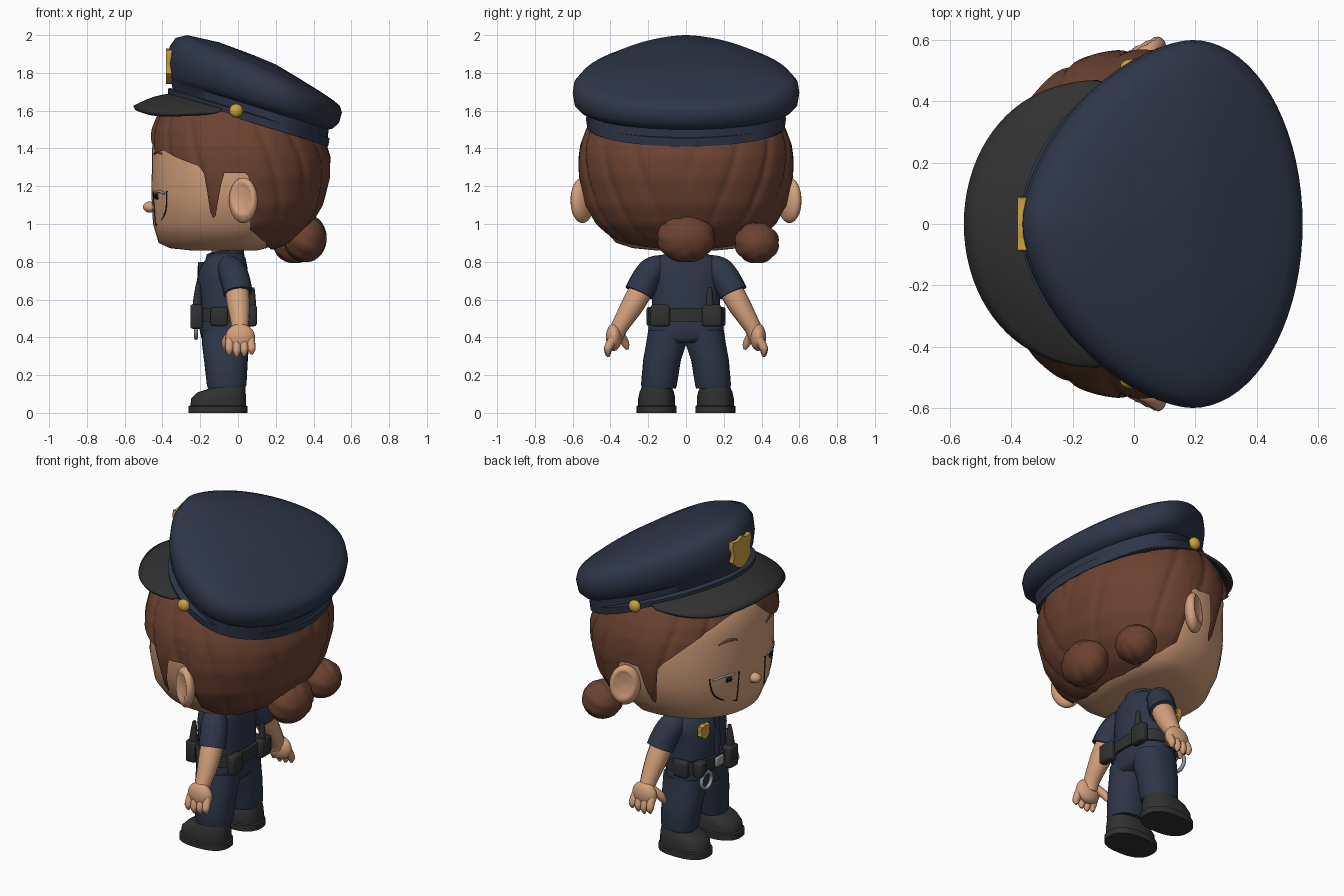
import bpy, bmesh, math
from math import sin, cos, pi
from mathutils import Vector

if "Cube" in bpy.data.objects:
    bpy.data.objects.remove(bpy.data.objects["Cube"])

def material(name, *rgb):
    m = bpy.data.materials.new(name)
    m.use_nodes = True
    m.diffuse_color = (*rgb, 1)
    m.node_tree.nodes["Principled BSDF"].inputs["Base Color"].default_value = (*rgb, 1)
    return m

NAVY = material("navy cloth", .027, .037, .066)
SKIN = material("skin", .66, .355, .2)
HAIR = material("brown hair", .15, .055, .03)
BLACK = material("black leather", .03, .03, .031)
GOLD = material("gold", .6, .36, .05)
STEEL = material("steel grey", .3, .32, .34)
INK = material("eye line", .008, .008, .01)

def finish(name, bm, mat, sharp=50):
    bmesh.ops.recalc_face_normals(bm, faces=bm.faces)
    mesh = bpy.data.meshes.new(name)
    bm.to_mesh(mesh)
    mesh.shade_smooth()
    mesh.set_sharp_from_angle(angle=math.radians(sharp))
    mesh.materials.append(mat)
    ob = bpy.data.objects.new(name, mesh)
    bpy.context.collection.objects.link(ob)
    return ob

def ring_point(t, cx, xf, xb, ry, power=2, front=None):
    # Egg-shaped ring: own radius and roundness for front (-x) and back (+x)
    p = front if front and cos(t) < 0 else power
    c, s = (math.copysign(abs(v) ** (2 / p), v) for v in (cos(t), sin(t)))
    return cx + (xb - cx if c > 0 else cx - xf) * c, ry * s

def skin_grid(bm, rows, closed=True):
    vs = [[bm.verts.new(p) for p in row] for row in rows]
    n = len(rows[0])
    for a, b in zip(vs, vs[1:]):
        for i in range(n if closed else n - 1):
            bm.faces.new((a[i], a[(i + 1) % n], b[(i + 1) % n], b[i]))
    return vs

def loft(name, sections, mat, cx, yc=0, power=2, n=48, sharp=45, front=None):
    # Each section: front x, back x, half width, front z, back z, side shift
    rows = []
    for xf, xb, ry, zf, zb, *shift in sections:
        ring = [ring_point(2 * pi * i / n, cx, xf, xb, ry, power, front) for i in range(n)]
        rows.append([(x, y + yc + sum(shift), zf + (zb - zf) * (x - xf) / (xb - xf)) for x, y in ring])
    bm = bmesh.new()
    vs = skin_grid(bm, rows)
    bm.faces.new(vs[0])
    bm.faces.new(vs[-1])
    finish(name, bm, mat, sharp)

def ball(name, loc, radii, mat, warp=lambda v: v):
    bm = bmesh.new()
    bmesh.ops.create_uvsphere(bm, u_segments=36, v_segments=20, radius=1)
    for v in bm.verts:
        v.co = warp(v.co.copy()) * Vector(radii) + Vector(loc)
    finish(name, bm, mat, 80)

def box(name, loc, size, mat, bevel=.013):
    bm = bmesh.new()
    bmesh.ops.create_cube(bm, size=1)
    for v in bm.verts:
        v.co = v.co * Vector(size) + Vector(loc)
    bmesh.ops.bevel(bm, geom=bm.edges[:], offset=bevel, segments=2, affect='EDGES', profile=.5)
    finish(name, bm, mat)

def tube(name, points, mat, res=4, closed=False):
    # Smooth tapered tube through (x, y, z, radius) points
    cu = bpy.data.curves.new(name, 'CURVE')
    cu.dimensions, cu.bevel_depth, cu.bevel_resolution, cu.use_fill_caps = '3D', 1, res, True
    sp = cu.splines.new('NURBS')
    sp.points.add(len(points) - 1)
    for p, (x, y, z, r) in zip(sp.points, points):
        p.co, p.radius = (x, y, z, 1), r
    sp.order_u, sp.use_endpoint_u, sp.use_cyclic_u, sp.resolution_u = 3, not closed, closed, 6
    path = bpy.data.objects.new(name + "_path", cu)
    bpy.context.collection.objects.link(path)
    bm = bmesh.new()
    bm.from_mesh(path.evaluated_get(bpy.context.evaluated_depsgraph_get()).to_mesh())
    bpy.data.objects.remove(path)
    finish(name, bm, mat)

def table(rows, v):
    # Linear interpolation in a short table keyed by its first column
    for a, b in zip(rows, rows[1:]):
        if v <= b[0]:
            k = max(0, (v - a[0]) / (b[0] - a[0]))
            return [p + (q - p) * k for p, q in zip(a[1:], b[1:])]
    return rows[-1][1:]

# Head: z, front x, back x, half width
HEAD = [(.86, -.25, .1, .16), (.872, -.36, .15, .28), (.9, -.42, .2, .37), (1, -.45, .3, .46),
        (1.15, -.458, .38, .51), (1.4, -.455, .42, .52), (1.52, -.44, .4, .48), (1.62, -.36, .35, .4)]
ROUND = 2.15
loft("head", [(f, b, w, z, z) for z, f, b, w in HEAD], SKIN, 0, power=ROUND, sharp=80)
tube("neck", [(-.06, 0, .8, .08), (-.06, 0, .9, .08)], SKIN)
ball("nose", (-.465, 0, 1.09), (.038, .034, .03), SKIN)

def on_face(name, points, mat):
    # Thin line laid on the face through (y, z, radius) points
    path = []
    for y, z, r in points:
        xf, _, w = table(HEAD, z)
        path.append((xf * (1 - (abs(y) / w) ** ROUND) ** (1 / ROUND), y, z, r))
    tube(name, path, mat, 2)

def ear_warp(v, side):
    # Lean the ear outward at the back and press a hollow into it
    d = math.hypot(v.x + .1, v.z - .1)
    hollow = .7 * max(0, 1 - d / .7) ** .5 if v.y * side > 0 else 0
    return Vector((v.x, v.y + side * (.6 * v.x - hollow), v.z))

for s, label in ((1, "right"), (-1, "left")):
    ball(label + "_ear", (.028, s * .548, 1.125), (.076, .055, .12), SKIN, lambda v: ear_warp(v, s))
    on_face(label + "_eye_outline", [(s * y, z, .004) for y, z in (
        (.31, 1.175), (.3, 1.1), (.25, 1.03), (.13, .99), (.13, 1.0), (.125, 1.17))], INK)
    on_face(label + "_upper_lash", [(s * .29, 1.16, .007), (s * .23, 1.18, .007), (s * .16, 1.165, .007)], STEEL)
    on_face(label + "_pupil", [(s * .215, 1.145, .014), (s * .185, 1.145, .014)], INK)
    on_face(label + "_eyebrow", [(s * .14, 1.37, .005), (s * .2, 1.395, .012), (s * .26, 1.37, .004)], HAIR)

# Hair shell: z, front x, back x, half width; hairline: turn from front to back, z
HAIR_SHAPE = [(.865, -.4, .19, .22), (.9, -.44, .28, .38), (1, -.47, .39, .49), (1.1, -.475, .45, .54),
              (1.25, -.478, .49, .57), (1.35, -.476, .493, .57), (1.42, -.473, .47, .56), (1.5, -.46, .435, .53),
              (1.57, -.43, .41, .49), (1.68, -.33, .34, .4)]
HAIRLINE = [(0, 1.55), (.08, 1.48), (.22, 1.375), (.36, 1.31), (.385, 1.27), (.41, 1.03), (.425, 1.03),
            (.455, 1.27), (.53, 1.27), (.55, .97), (.62, .92), (.72, .88), (.85, .866), (1, .866)]
rows, around, up = [], 192, 28
for k in range(up + 1):
    row = []
    for i in range(around):
        t = 2 * pi * i / around
        u = abs(t - pi) / pi
        # Fringe sweeps from a side parting: low on one side, high on the other
        sweep = -.06 * sin(pi * min(1, u / .2)) if t > pi else .085 * sin(pi * min(1, u / .36))
        low, top = table(HAIRLINE, u)[0] + sweep, 1.59 + .1 * cos(pi * u)
        z = low + (top - low) * k / up
        x, y = ring_point(t, 0, *table(HAIR_SHAPE, z), ROUND)
        groove = 1 - .025 * (1 - abs(sin(8 * u * pi + 5 * z))) ** 3
        row.append((x * groove, y * groove, z))
    rows.append(row)
bm = bmesh.new()
bm.faces.new(skin_grid(bm, rows)[-1])
finish("hair", bm, HAIR, 70)

def bun_warp(v):
    # Strands gather toward the outer end of the bun
    return v * (1 - .07 * (1 - abs(sin(4 * math.atan2(v.y, v.z) + 2 * v.x))) ** 2)

ball("middle_bun", (.355, 0, .925), (.115, .155, .13), HAIR, bun_warp)
ball("side_bun", (.3, .375, .9), (.115, .12, .11), HAIR, bun_warp)

# Cap
loft("cap_crown", [(-.34, .47, .515, 1.68, 1.415), (-.355, .48, .525, 1.76, 1.5), (-.355, .5, .555, 1.765, 1.505),
                   (-.365, .535, .59, 1.79, 1.535), (-.372, .55, .6, 1.86, 1.59), (-.362, .54, .592, 1.94, 1.625),
                   (-.33, .505, .56, 1.985, 1.655), (-.27, .43, .485, 2, 1.705), (-.1, .3, .3, 1.962, 1.785),
                   (.08, .2, .08, 1.895, 1.845)], NAVY, .19, n=72, front=1.65)
loft("cap_band", [(-.368, .477, .523, 1.675, 1.41), (-.372, .485, .53, 1.715, 1.455),
                  (-.36, .47, .515, 1.72, 1.46)], NAVY, .15, n=72, front=1.85)
rows = [[] for k in range(7)]
for i in range(41):
    a = (i / 40 - .5) * pi * .998
    c, y = cos(a), .45 * sin(a)
    x = .17 - .5 * math.sqrt(1 - (y / .52) ** 2)
    inner = Vector((x, y, 1.695 - .32 * (x + .37)))
    outer = Vector((-.12 - .43 * c ** .9, .46 * sin(a), 1.585 + .03 * c ** 4 - .012 * sin(2 * a) ** 2))
    for k, row in enumerate(rows):
        row.append(inner.lerp(outer, k / 6) + Vector((0, 0, .015 * sin(pi * k / 6) * c)))
bm = bmesh.new()
skin_grid(bm, rows, closed=False)
solid = finish("cap_visor", bm, BLACK, 60).modifiers.new("thickness", 'SOLIDIFY')
solid.thickness, solid.offset = .022, 0

def shield(name, x, y, z, size, depth):
    half = [(0, 1), (.45, .85), (.9, .9), (.95, .5), (.8, .1), (.9, -.4), (.5, -.8), (0, -1)]
    bm = bmesh.new()
    f = bm.faces.new([bm.verts.new((x, y + a * size, z + b * size))
                      for a, b in half + [(-a, b) for a, b in half[-2:0:-1]]])
    for v in bmesh.ops.extrude_face_region(bm, geom=[f])["geom"]:
        if isinstance(v, bmesh.types.BMVert):
            v.co.x -= depth
    finish(name, bm, GOLD)

shield("cap_badge", -.35, 0, 1.835, .095, .03)
shield("chest_badge", -.185, .115, .735, .043, .03)

# Shirt, tie and trousers
loft("shirt", [(-.2, .06, .185, .48, .48), (-.21, .06, .18, .6, .6), (-.215, .055, .185, .7, .7),
               (-.2, .05, .19, .77, .77), (-.165, .04, .16, .82, .82), (-.14, .02, .1, .85, .85)],
     NAVY, -.07, power=2.4, sharp=80)
loft("collar", [(-.175, .035, .115, .8, .82), (-.165, .03, .105, .84, .87), (-.14, .01, .085, .85, .88)], NAVY, -.07)
loft("tie", [(-.222, -.2, .02, .56, .56), (-.228, -.2, .028, .66, .66), (-.19, -.165, .02, .8, .8)], NAVY, -.21, n=12)
loft("hips", [(-.18, .045, .17, .37, .37), (-.195, .06, .198, .4, .4), (-.205, .065, .2, .45, .45),
              (-.2, .06, .185, .53, .53)], NAVY, -.07, power=2.4, sharp=80)
loft("belt", [(-.222, .08, .202, .485, .485), (-.222, .08, .2, .555, .555)], BLACK, -.07, power=2.4)

for s, label in ((1, "right"), (-1, "left")):
    # Leg and shoe
    loft(label + "_leg", [(-.16, .038, .09, .13, .13, s * .013), (-.165, .045, .095, .15, .15, s * .013),
                          (-.18, .052, .1, .28, .28, -s * .003), (-.19, .058, .106, .36, .36, -s * .024),
                          (-.19, .058, .1, .44, .44, -s * .03)], NAVY, -.06, s * .13, 2.3, 32, 70)
    loft(label + "_shoe", [(-.262, .05, .106, 0, 0), (-.262, .05, .106, .035, .035), (-.252, .042, .098, .04, .04),
                           (-.248, .042, .098, .075, .08), (-.215, .04, .09, .108, .12),
                           (-.15, .035, .08, .13, .145)], BLACK, -.1, s * .155, 2.5, 40)
    # Sleeve with stitched patch, arm and hand
    tube(label + "_sleeve", [(-.06, s * .1, .785, .05), (-.04, s * .17, .77, .075),
                             (-.01, s * .22, .7, .078), (0, s * .25, .635, .078)], NAVY)
    for i in range(8):
        c, d = cos(pi * i / 4), sin(pi * i / 4)
        box(f"{label}_patch_stitch_{i + 1}", (-.012 + .032 * c, s * (.268 + .018 * d - .004 * c * c),
                                             .745 - .028 * d - .003 * c * c), (.01, .01, .01), STEEL, .002)
    tube(label + "_arm", [(-.01, s * .21, .7, .062), (0, s * .265, .6, .066), (.01, s * .325, .5, .052),
                          (.01, s * .362, .44, .044), (.01, s * .375, .4, .044)], SKIN)
    ball(label + "_palm", (.012, s * .382, .4), (.078, .042, .072), SKIN)
    for i in range(4):
        x, z = -.042 + .036 * i, .293 + .01 * abs(i - 1.3)
        tube(f"{label}_finger_{i + 1}", [(x, s * .388, .39, .024), (x * 1.08, s * .41, .35, .023),
             (x * 1.1, s * .415, z + .02, .02), (x * 1.1, s * .41, z, .007)], SKIN, 3)
    tube(label + "_thumb", [(-.02, s * .365, .43, .026), (-.06, s * .335, .395, .025),
                            (-.072, s * .315, .355, .02), (-.072, s * .31, .335, .006)], SKIN, 3)
    # Cap button and belt pouches
    ball(label + "_cap_button", (-.01, s * .51, 1.6), (.036, .028, .036), GOLD)
    box(label + "_back_pouch", (.075, s * .137, .515), (.05, .105, .115), BLACK, .015)
    box(label + "_side_pouch", (-.1, s * .185, .51), (.09, .05, .1), BLACK)

# Belt equipment
box("radio", (-.22, -.11, .51), (.065, .085, .13), BLACK)
tube("radio_antenna", [(-.215, -.12, .56, .026), (-.215, -.12, .62, .022), (-.21, -.12, .69, .01)], BLACK)
tube("baton", [(.075, .125, .54, .022), (.075, .125, .61, .02), (.075, .125, .665, .012)], BLACK)
box("front_pouch", (-.2, .15, .52), (.06, .07, .09), BLACK)
box("buckle", (-.224, 0, .52), (.02, .07, .055), STEEL, .005)
tube("handcuffs", [(-.222, .12 + .05 * cos(pi * i / 5), .445 + .05 * sin(pi * i / 5), .011) for i in range(10)],
     STEEL, 2, True)
